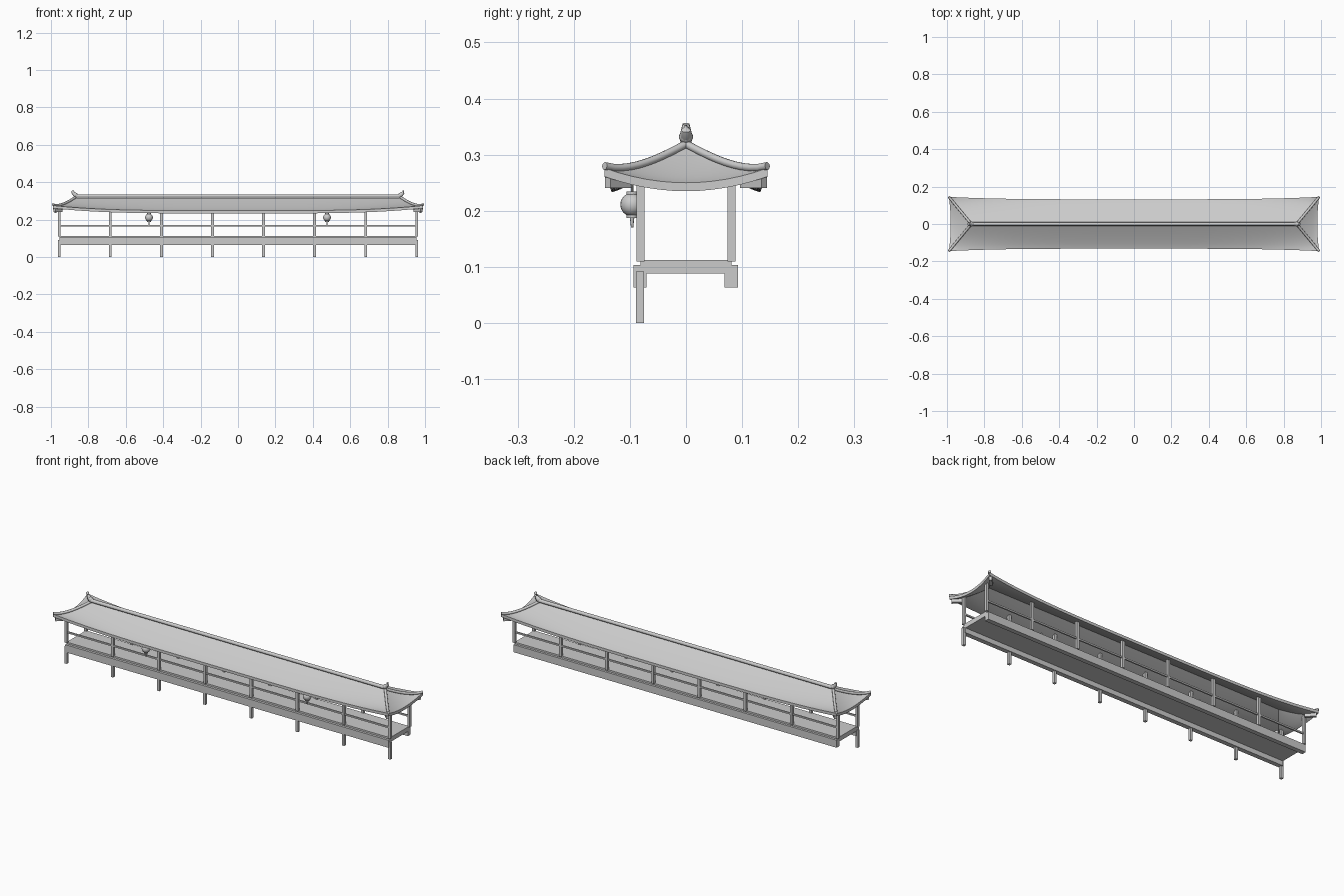
import bpy, bmesh, math
from mathutils import Vector

if "Cube" in bpy.data.objects:
    bpy.data.objects.remove(bpy.data.objects["Cube"])

RIDGE_X, RIDGE_Z, LOW_Z = 0.87, 0.315, 0.25


def finish(obj, angle=35):
    bpy.ops.object.select_all(action='DESELECT')
    obj.select_set(True)
    bpy.context.view_layer.objects.active = obj
    bpy.ops.object.shade_smooth_by_angle(angle=math.radians(angle))


def box(name, x, y, z, rot=0.0):
    """Box from (min, max) pairs, optionally turned about z."""
    loc = [(a + b) / 2 for a, b in (x, y, z)]
    bpy.ops.mesh.primitive_cube_add(size=1, location=loc, rotation=(0, 0, rot))
    o = bpy.context.object
    o.name = name
    o.scale = [b - a for a, b in (x, y, z)]
    return o


def tube(name, pts, radii, sides=10):
    """Round tube with a radius at each point."""
    bm = bmesh.new()
    pts = [Vector(p) for p in pts]
    rings = []
    for i, p in enumerate(pts):
        d = (pts[min(i + 1, len(pts) - 1)] - pts[max(i - 1, 0)]).normalized()
        ref = Vector((0, 0, 1)) if abs(d.z) < 0.95 else Vector((1, 0, 0))
        a = d.cross(ref).normalized()
        b = a.cross(d)
        rings.append([bm.verts.new(p + radii[i] * (a * math.cos(t) + b * math.sin(t)))
                      for t in (2 * math.pi * k / sides for k in range(sides))])
    for r, q in zip(rings, rings[1:]):
        for k in range(sides):
            n = (k + 1) % sides
            bm.faces.new((r[k], r[n], q[n], q[k]))
    bm.faces.new(rings[0])
    bm.faces.new(rings[-1])
    bmesh.ops.recalc_face_normals(bm, faces=bm.faces)
    me = bpy.data.meshes.new(name)
    bm.to_mesh(me)
    bm.free()
    o = bpy.data.objects.new(name, me)
    bpy.context.collection.objects.link(o)
    finish(o, 45)
    return o


def height(v, lift):
    return LOW_Z + (RIDGE_Z - LOW_Z) * (1 - v) ** 1.2 + lift * v ** 3


def long_slope(s, v):
    x = s * (RIDGE_X + (0.99 - RIDGE_X) * v)
    y = v * (0.132 + 0.013 * abs(s) ** 4)
    return Vector((x, y, height(v, -0.002 + 0.028 * abs(s) ** 4)))


def end_slope(t, v):
    x = RIDGE_X + v * (0.98 - RIDGE_X + 0.01 * t * t)
    return Vector((x, t * v * 0.145, height(v, 0.026 * t * t)))


# Roof: four concave slopes with upturned corners and a vertical eave edge
bm = bmesh.new()


def add_grid(fn, nu, nv, mirror):
    g = [[bm.verts.new(mirror(fn(-1 + 2 * i / nu, j / nv))) for j in range(nv + 1)]
         for i in range(nu + 1)]
    for i in range(nu):
        for j in range(nv):
            bm.faces.new((g[i][j], g[i + 1][j], g[i + 1][j + 1], g[i][j + 1]))


for sg in (-1, 1):
    add_grid(long_slope, 48, 10, lambda p: Vector((p.x, sg * p.y, p.z)))
    add_grid(end_slope, 12, 10, lambda p: Vector((sg * p.x, p.y, p.z)))
bmesh.ops.remove_doubles(bm, verts=bm.verts, dist=0.0008)
ext = bmesh.ops.extrude_face_region(bm, geom=list(bm.faces), use_keep_orig=True)
for v in ext['geom']:
    if isinstance(v, bmesh.types.BMVert):
        v.co.z -= 0.015
bmesh.ops.recalc_face_normals(bm, faces=bm.faces)
mesh = bpy.data.meshes.new("roof")
bm.to_mesh(mesh)
bm.free()
roof = bpy.data.objects.new("roof", mesh)
bpy.context.collection.objects.link(roof)
finish(roof, 30)

# Main ridge, end finials, hip ridges and corner rafters
tube("ridge", [(-RIDGE_X, 0, 0.326), (RIDGE_X, 0, 0.326)], [0.0095, 0.0095])
for sx in (-1, 1):
    bpy.ops.mesh.primitive_uv_sphere_add(segments=16, ring_count=10, radius=0.0125,
                                         location=(sx * RIDGE_X, 0, 0.332))
    bpy.context.object.name = "finial_ball"
    finish(bpy.context.object)
    tube("finial_horn", [(sx * 0.86, 0, 0.326), (sx * 0.874, 0, 0.334),
                         (sx * 0.882, 0, 0.344), (sx * 0.885, 0, 0.355)],
         [0.011, 0.011, 0.009, 0.006])
    for sy in (-1, 1):
        hip = [long_slope(1, k / 10) for k in range(11)]
        hip = [Vector((sx * p.x, sy * p.y, p.z + 0.004)) for p in hip]
        tube("hip_ridge", hip, [0.007] * 11)
        cx, cy = sx * 0.962, sy * 0.12
        box("corner_rafter", (cx - 0.027, cx + 0.027), (cy - 0.007, cy + 0.007),
            (0.241, 0.263), sx * sy * math.radians(45))

# Deck and side beams
box("deck", (-0.955, 0.955), (-0.081, 0.081), (0.088, 0.112))
box("front_beam", (-0.955, 0.955), (-0.094, -0.07), (0.063, 0.103))
box("back_beam", (-0.955, 0.955), (0.069, 0.093), (0.063, 0.103))

# Posts on both sides, legs under the front only
for i in range(8):
    x = -0.955 + i * 1.91 / 7
    px = (x - 0.007, x + 0.007)
    box("front_leg", px, (-0.089, -0.075), (0, 0.092))
    for sy in (-1, 1):
        y = sy * 0.081
        box("post", px, (y - 0.007, y + 0.007), (0.11, 0.26))

# Handrails
for sy in (-1, 1):
    y = sy * 0.081
    box("handrail", (-0.955, 0.955), (y - 0.004, y + 0.004), (0.162, 0.17))

# Hanging lanterns with cord and tassel
for x in (-0.476, 0.476):
    bpy.ops.mesh.primitive_uv_sphere_add(segments=20, ring_count=12, radius=0.021,
                                         location=(x, -0.096, 0.211))
    bpy.context.object.name = "lantern"
    finish(bpy.context.object)
    tube("lantern_cord", [(x, -0.096, 0.228), (x, -0.096, 0.256)], [0.002, 0.002], 6)
    tube("lantern_cap", [(x, -0.096, 0.228), (x, -0.096, 0.234)], [0.01, 0.01], 12)
    tube("lantern_base", [(x, -0.096, 0.187), (x, -0.096, 0.194)], [0.01, 0.01], 12)
    tube("lantern_tassel", [(x, -0.096, 0.188), (x, -0.096, 0.17)], [0.004, 0.002], 8)
